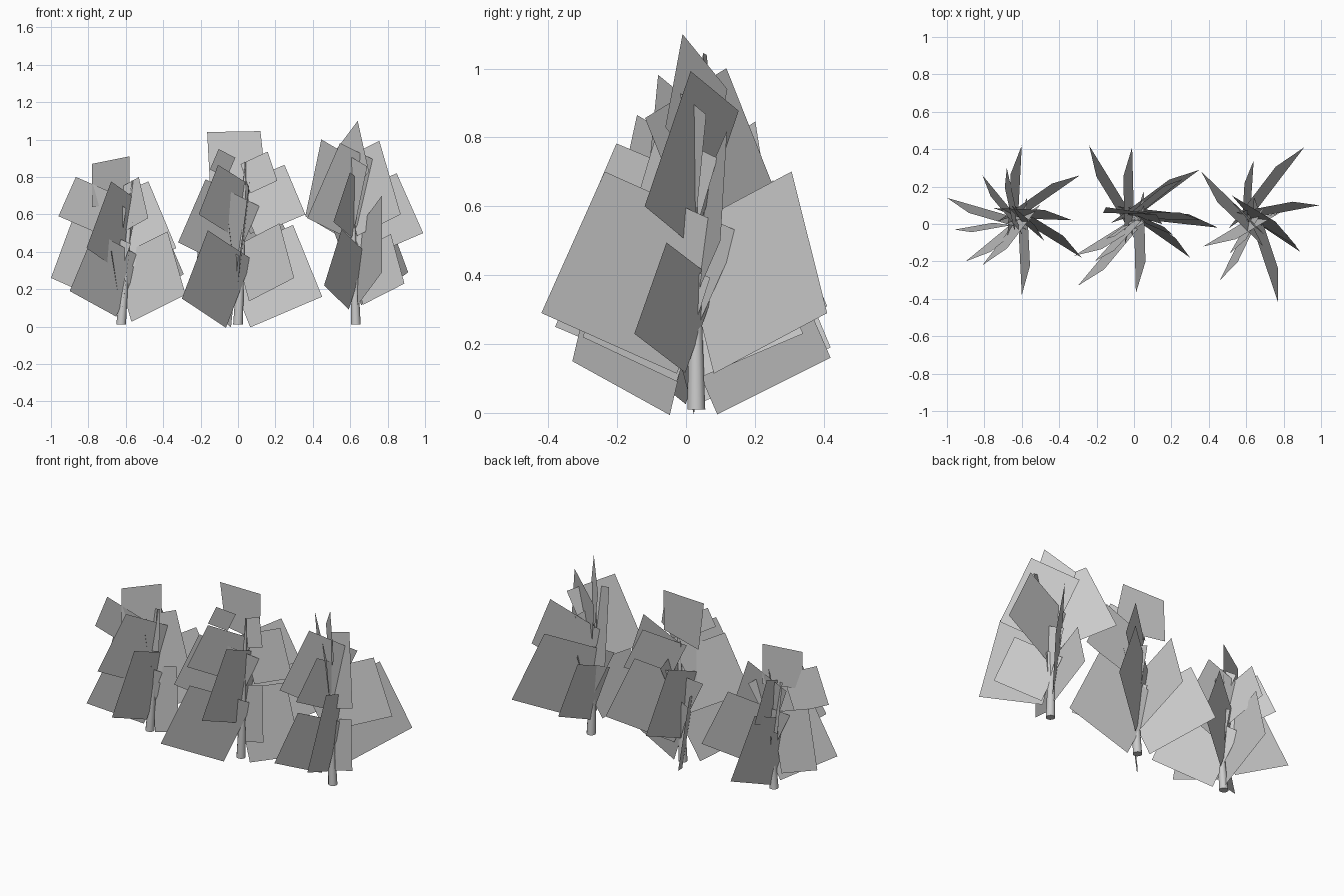
import bpy, bmesh
from math import sin, cos, radians
from mathutils import Vector

A = radians(23)      # droop of each leaf card
ROLL = 0.13          # sideways lean of each card


def make(name, verts, faces):
    me = bpy.data.meshes.new(name)
    me.from_pydata(verts, [], faces)
    ob = bpy.data.objects.new(name, me)
    bpy.context.collection.objects.link(ob)
    return ob


def trunk(name, x0, x1, y0, y1, top):
    # tapered, slightly leaning round trunk
    bm = bmesh.new()
    bmesh.ops.create_cone(bm, cap_ends=True, segments=12, radius1=0.026,
                          radius2=0.004, depth=top - 0.01)
    for v in bm.verts:
        t = 1 if v.co.z > 0 else 0
        v.co.x += x0 + (x1 - x0) * t
        v.co.y += y0 + (y1 - y0) * t
        v.co.z += 0.01 + (top - 0.01) / 2
    for f in bm.faces:
        f.smooth = len(f.verts) == 4
    me = bpy.data.meshes.new(name)
    bm.to_mesh(me)
    bm.free()
    bpy.context.collection.objects.link(bpy.data.objects.new(name, me))


def foliage(name, cx, cards, crown):
    # square cards radiating from the trunk, given by outer corner and size
    verts, faces = [], []
    for x, y, z, s in cards:
        tip = Vector((x, y, z))
        r = Vector((x - cx, y - 0.03, 0))
        width = min(s, (r.length - 0.02) / cos(A))
        r.normalize()
        side = Vector((-r.y, r.x, 0))
        inward = (-r * cos(A) - Vector((0, 0, sin(A)))) * width
        up = (-r * sin(A) + Vector((0, 0, cos(A))) + side * ROLL).normalized() * s
        n = len(verts)
        verts += [tip, tip + up, tip + up + inward, tip + inward]
        faces.append((n, n + 1, n + 2, n + 3))
    # single card crowning the tree
    n = len(verts)
    verts += [Vector(p) for p in crown]
    faces.append((n, n + 1, n + 2, n + 3))
    make(name, verts, faces)


# left tree
trunk("left_trunk", -0.625, -0.565, 0.03, 0.02, 0.78)
foliage("left_foliage", -0.62, [
    (-1.0, 0.14, 0.26, 0.35), (-0.96, -0.03, 0.59, 0.23),
    (-0.90, -0.20, 0.19, 0.35), (-0.81, -0.22, 0.42, 0.39),
    (-0.28, -0.18, 0.17, 0.37), (-0.33, 0.02, 0.42, 0.39),
    (-0.48, -0.09, 0.58, 0.24), (-0.29, 0.26, 0.28, 0.38),
    (-0.60, 0.42, 0.19, 0.40), (-0.60, -0.38, 0.25, 0.40),
    (-0.81, 0.26, 0.48, 0.29), (-0.68, 0.30, 0.52, 0.26)],
    [(-0.78, -0.03, 0.64), (-0.58, 0.08, 0.66), (-0.58, 0.08, 0.91), (-0.78, -0.03, 0.87)])

# middle tree
trunk("middle_trunk", 0.0, 0.04, 0.03, 0.02, 0.88)
foliage("middle_foliage", 0.0, [
    (-0.30, -0.33, 0.15, 0.40), (-0.21, -0.20, 0.60, 0.29),
    (-0.32, -0.17, 0.45, 0.37), (-0.15, -0.08, 0.84, 0.12),
    (0.45, -0.02, 0.16, 0.42), (0.36, 0.02, 0.60, 0.29),
    (0.21, -0.06, 0.78, 0.17), (0.30, -0.18, 0.26, 0.32),
    (0.35, 0.29, 0.29, 0.42), (0.26, 0.24, 0.60, 0.27),
    (-0.01, 0.41, 0.31, 0.40), (-0.24, 0.42, 0.16, 0.42),
    (0.01, -0.37, 0.39, 0.43)],
    [(-0.15, 0.09, 0.76), (0.15, 0.0, 0.77), (0.12, 0.05, 1.045), (-0.165, 0.06, 1.04)])

# right tree
trunk("right_trunk", 0.63, 0.605, 0.03, 0.02, 0.88)
foliage("right_foliage", 0.62, [
    (0.46, -0.30, 0.22, 0.33), (0.51, -0.16, 0.56, 0.29),
    (0.36, 0.28, 0.59, 0.45), (0.37, -0.12, 0.58, 0.44),
    (0.99, 0.10, 0.50, 0.35), (0.89, -0.15, 0.23, 0.29),
    (0.87, -0.12, 0.60, 0.43), (0.77, -0.42, 0.29, 0.45),
    (0.91, 0.41, 0.29, 0.45), (0.64, 0.34, 0.23, 0.32)],
    [(0.64, -0.01, 1.10), (0.70, -0.06, 0.83), (0.58, 0.07, 0.67), (0.52, 0.12, 0.94)])
